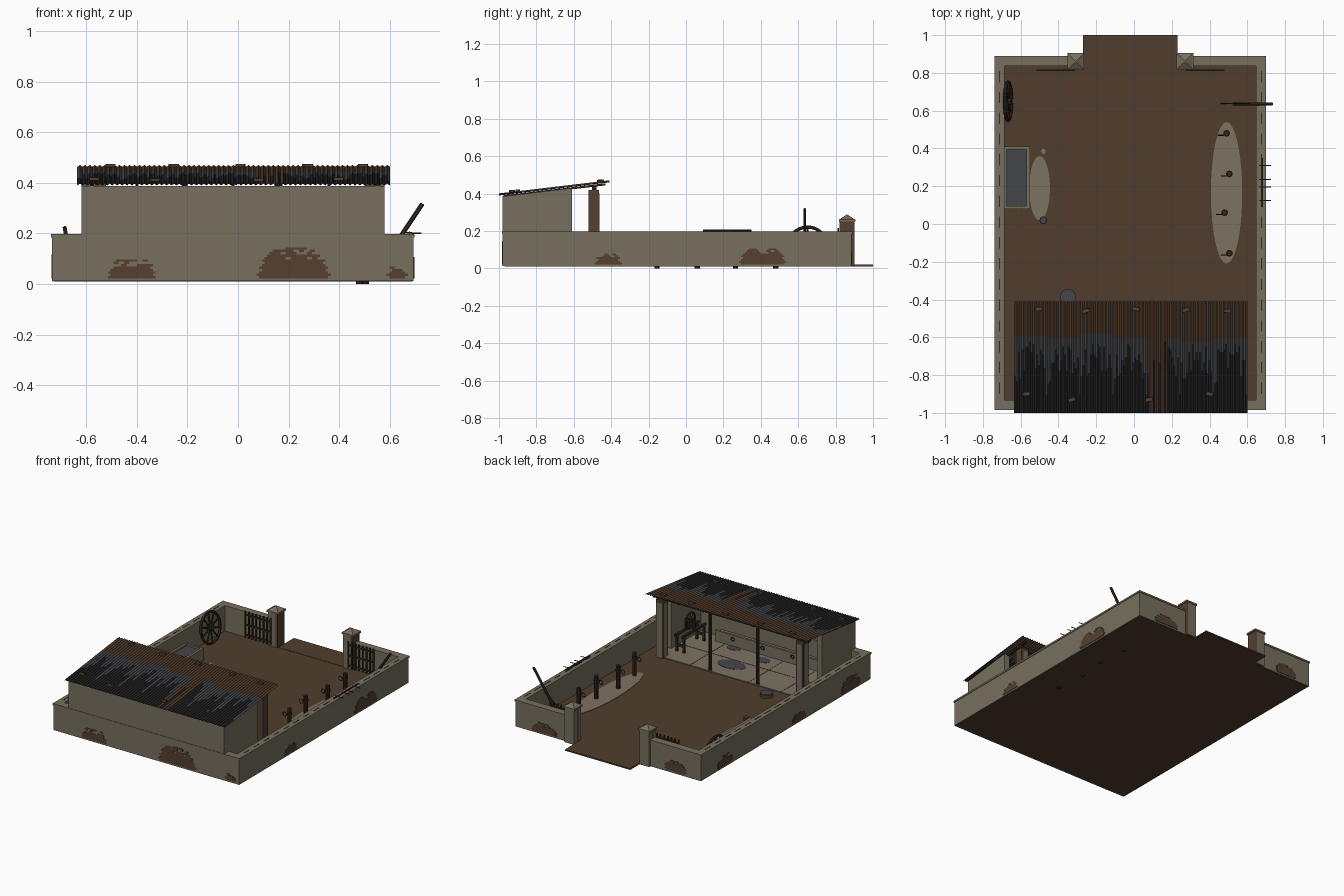
import bpy, bmesh, math, random
from mathutils import Vector, Matrix

if "Cube" in bpy.data.objects:
    bpy.data.objects.remove(bpy.data.objects["Cube"])
random.seed(4)

def mat(name, r, g, b):
    m = bpy.data.materials.new(name)
    m.diffuse_color = (r, g, b, 1)
    m.use_nodes = True
    m.node_tree.nodes["Principled BSDF"].inputs["Base Color"].default_value = m.diffuse_color
    return m

PLASTER = mat("plaster", .185, .16, .112)
BRICK = mat("brick", .09, .05, .03)
EARTH = mat("earth", .082, .047, .027)
RUST = mat("rust", .085, .045, .025)
CHAR = mat("charcoal", .015, .015, .016)
SLATE = mat("slate_grey", .058, .062, .07)
WOOD = mat("dark_wood", .036, .023, .014)
IRON = mat("iron", .024, .022, .02)
PALE = mat("pale_dust", .2, .17, .12)

def finish(name, bm, *mats):
    bmesh.ops.recalc_face_normals(bm, faces=bm.faces)
    me = bpy.data.meshes.new(name)
    bm.to_mesh(me)
    bm.free()
    for m in mats:
        me.materials.append(m)
    ob = bpy.data.objects.new(name, me)
    bpy.context.collection.objects.link(ob)
    return ob

def add_box(bm, x0, x1, y0, y1, z0, z1):
    M = Matrix.Translation(((x0+x1)/2, (y0+y1)/2, (z0+z1)/2)) @ Matrix.Diagonal((x1-x0, y1-y0, z1-z0, 1))
    bmesh.ops.create_cube(bm, size=1, matrix=M)

def boxes(name, m, *bs):
    bm = bmesh.new()
    for b in bs:
        add_box(bm, *b)
    return finish(name, bm, m)

def add_rod(bm, p, q, r, n=8, r2=None):
    p, q = Vector(p), Vector(q)
    d = q - p
    R = d.to_track_quat('Z', 'Y').to_matrix().to_4x4()
    if n == 4:
        R = R @ Matrix.Rotation(math.pi/4, 4, 'Z')
    bmesh.ops.create_cone(bm, cap_ends=True, segments=n, radius1=r, radius2=r if r2 is None else r2,
                          depth=d.length, matrix=Matrix.Translation((p+q)/2) @ R)

def rods(name, m, lst, n=8):
    bm = bmesh.new()
    for p, q, r in lst:
        add_rod(bm, p, q, r, n)
    return finish(name, bm, m)

def disc(name, m, x, y, z, rx, ry, h, n=32):
    bm = bmesh.new()
    bmesh.ops.create_cone(bm, cap_ends=True, segments=n, radius1=1, radius2=1, depth=1,
                          matrix=Matrix.Translation((x, y, z+h/2)) @ Matrix.Diagonal((rx, ry, h, 1)))
    return finish(name, bm, m)

def torus(name, m, M, R, r, n=24, k=6):
    bm = bmesh.new()
    g = [[bm.verts.new(M @ Vector(((R+r*math.cos(b)) * math.cos(a), (R+r*math.cos(b)) * math.sin(a), r*math.sin(b))))
          for b in (2*math.pi*j/k for j in range(k))] for a in (2*math.pi*i/n for i in range(n))]
    for i in range(n):
        for j in range(k):
            bm.faces.new((g[i][j], g[(i+1) % n][j], g[(i+1) % n][(j+1) % k], g[i][(j+1) % k]))
    return finish(name, bm, m)

# yard ground, ramp and dust patches
boxes("yard_ground", EARTH, (-.73, .69, -.97, .88, .01, .018))
boxes("gate_ramp", EARTH, (-.27, .23, .83, 1.0, .01, .02))
disc("post_dust_patch", PALE, .49, .165, .017, .083, .375, .004)
disc("trough_dust_patch", PALE, -.50, .19, .017, .055, .17, .004)
disc("trough_dust_spot", PALE, -.48, .385, .017, .012, .015, .004, 12)

# yard walls with coping
T = .045
runs = [(-.735, -.735+T, -.98, .885), (.695-T, .695, -.98, .885), (-.735, .695, -.98, -.98+T),
        (-.735, -.33, .885-T, .885), (.29, .695, .885-T, .885)]
boxes("yard_walls", PLASTER, *[r + (.012, .185) for r in runs])
boxes("wall_coping", PLASTER, *[(a-.004, b+.004, c-.004, d+.004, .185, .197) for a, b, c, d in runs])
boxes("coping_joints", WOOD, *[(x, x+.006, -.9+i*.11, -.84+i*.11, .195, .1985) for x in (-.716, .672) for i in range(16)])

# exposed brick patches on the outer walls
def brick_patch(name, axis, pos, sgn, c, half, h):
    bm = bmesh.new()
    rh, bw = .0095, .021
    for i in range(int(h/rh)):
        w = half * math.sqrt(max(.05, 1-(i*rh/h)**2))
        off = bw/2 * (i % 2)
        for k in range(-12, 13):
            u = k*bw + off
            if abs(u) < w and not (i*rh > h*.55 and random.random() < .3):
                lo, hi = sorted((pos-sgn*.002, pos+sgn*.003))
                a, z = c+u, .022+i*rh
                if axis == 'y':
                    add_box(bm, a-bw/2, a+bw/2, lo, hi, z, z+rh)
                else:
                    add_box(bm, lo, hi, a-bw/2, a+bw/2, z, z+rh)
    finish(name, bm, BRICK)

for i, p in enumerate([('y', -.98, -1, -.42, .09, .085), ('y', -.98, -1, .22, .14, .125), ('y', -.98, -1, .63, .032, .055),
                       ('x', .695, 1, -.415, .065, .065), ('x', .695, 1, .41, .12, .09),
                       ('x', -.735, -1, .62, .08, .08), ('x', -.735, -1, -.19, .07, .065), ('x', -.735, -1, -.76, .1, .1),
                       ('y', .885, 1, -.54, .08, .08), ('y', .885, 1, .47, .09, .075)]):
    brick_patch(f"brick_patch_{i}", *p)

# gate pillars with pyramid caps, and open gate leaves
for s, x in (("left", -.308), ("right", .27)):
    boxes(f"gate_pillar_{s}", BRICK, (x-.036, x+.036, .825, .897, .012, .25))
    boxes(f"pillar_plaster_{s}", PLASTER, (x-.038, x+.034, .87, .9, .012, .25), (x-.038, x+.02, .822, .85, .012, .25))
    bm = bmesh.new()
    add_box(bm, x-.044, x+.044, .817, .905, .25, .262)
    add_rod(bm, (x, .861, .262), (x, .861, .287), .058, 4, .004)
    finish(f"pillar_cap_{s}", bm, PLASTER)
    d = -1 if x < 0 else 1
    g0, g1 = x + d*.01, x + d*.205
    lst = [((g0, .813, z), (g1, .813, z), .006) for z in (.05, .12, .19)]
    lst += [((g0+(g1-g0)*i/7, .813, .032), (g0+(g1-g0)*i/7, .813, .215), .006) for i in range(8)]
    rods(f"gate_leaf_{s}", WOOD, lst, 4)

# open-fronted shed: back wall, sloping end walls
SL = .07/.59
def rz(y):
    return .395 + (y+1)*SL
boxes("shed_back_wall", PLASTER, (-.62, .58, -.981, -.94, .012, .388))
for s, x in (("left", -.62), ("right", .54)):
    bm = bmesh.new()
    f = bm.faces.new([bm.verts.new((x, y, z)) for y, z in ((-.98, .012), (-.61, .012), (-.61, rz(-.61)-.012), (-.98, rz(-.98)-.012))])
    r = bmesh.ops.extrude_face_region(bm, geom=[f])
    bmesh.ops.translate(bm, vec=(.04, 0, 0), verts=[v for v in r['geom'] if isinstance(v, bmesh.types.BMVert)])
    finish(f"shed_end_wall_{s}", bm, PLASTER)
    cx = -.55 if s == "left" else .53
    boxes(f"shed_column_{s}", BRICK, (cx-.028, cx+.028, -.52, -.465, .012, .42))
    boxes(f"column_plaster_{s}", PLASTER, (cx-.03, cx-.02, -.512, -.473, .012, .4), (cx-.02, cx+.02, -.475, -.463, .012, .4))

# shed floor, puddles, cracks, manger
boxes("shed_floor", PALE, (-.6, .57, -.95, -.475, .012, .024))
for i, (x, y, a, b) in enumerate(((.09, -.63, .1, .06), (-.035, -.8, .05, .035), (.22, -.84, .05, .03))):
    disc(f"floor_puddle_{i}", SLATE, x, y, .022, a, b, .004)
boxes("floor_joints", WOOD, *[(x, x+.004, -.85, -.475, .022, .025) for x in (-.4, -.15, .3)], (-.58, .54, -.7, -.696, .022, .025))
boxes("manger", PLASTER, (-.58, .38, -.945, -.86, .02, .075), (-.58, .38, -.875, -.86, .075, .1))
boxes("wall_shelf", PLASTER, (-.58, .54, -.945, -.925, .19, .2))
for i in range(4):
    torus(f"tether_ring_{i}", IRON, Matrix.Translation((-.45+i*.23, -.856, .075)) @ Matrix.Rotation(math.pi/2, 4, 'X'), .012, .003, 12, 4)

# thin posts, beams and rafters
rods("shed_posts", WOOD, [((x, -.49, .012), (x, -.49, .435), .011) for x in (.155, -.21)])
boxes("front_beam", WOOD, (-.61, .57, -.502, -.478, .42, .44))
rods("rafters", WOOD, [((x, -.975, rz(-.975)-.012), (x, -.43, rz(-.43)-.013), .008) for x in (-.58, -.4, -.21, -.02, .17, .36, .55)], 4)

# corrugated roof: rust above, slate with charcoal streaks below
bm = bmesh.new()
NX, NY, X0, X1 = 126, 42, -.635, .6
V = [[bm.verts.new((X0+(X1-X0)*i/NX, -1+.59*j/NY, rz(-1+.59*j/NY) + (.004 if i % 2 else -.003))) for j in range(NY+1)] for i in range(NX+1)]
for i in range(NX):
    sheet = i // 18
    edge = -.61 + (.035, .015, .045, .0, .0, -.01, .015)[sheet] * .6
    near = 1 - abs((i % 18) - 8.5)/9
    streak = -.85 + random.random()*.17 + near*.08
    gap = i % 18 == 17
    for j in range(NY):
        y = -1 + .59*(j+.5)/NY
        if y > edge:
            k = 0
        elif gap and y > -.9:
            k = 2
        elif sheet == 4 and i % 18 < 11:
            k = 1 if y < streak and i % 3 == 0 else 0
        else:
            k = 1 if y < streak else 2
        bm.faces.new((V[i][j], V[i+1][j], V[i+1][j+1], V[i][j+1])).material_index = k
roof = finish("corrugated_roof", bm, RUST, CHAR, SLATE)
mod = roof.modifiers.new("thickness", 'SOLIDIFY')
mod.thickness, mod.offset = .004, 0

# stones and boards weighing down the roof
bm = bmesh.new()
for x, y in ((-.505, -.45), (-.255, -.46), (.01, -.45), (.275, -.455), (.495, -.46), (-.57, -.9), (-.33, -.93), (.08, -.93), (.4, -.9)):
    M = Matrix.Translation((x, y, rz(y)+.009)) @ Matrix.Rotation(random.uniform(-.4, .4), 4, 'Z') @ Matrix.Diagonal((.038, .02, .012, 1))
    bmesh.ops.create_cube(bm, size=1, matrix=M)
finish("roof_weights", bm, BRICK)

# hitching posts with rings
for i, (x, y) in enumerate(((.49, .48), (.505, .265), (.48, .06), (.505, -.155))):
    rods(f"hitching_post_{i}", WOOD, [((x, y, 0), (x, y, .18), .014), ((x, y, .14), (x, y, .152), .018)], 10)
    torus(f"hitching_ring_{i}", IRON, Matrix.Translation((x-.03, y-.01, .135)) @ Matrix.Rotation(math.pi/2, 4, 'X'), .014, .003, 12, 4)

# water trough, bucket and tub
boxes("trough", PLASTER, (-.69, -.55, .08, .41, .012, .07), (-.69, -.675, .08, .41, .07, .1), (-.568, -.55, .08, .41, .07, .1),
      (-.69, -.55, .08, .095, .07, .1), (-.69, -.55, .395, .41, .07, .1))
boxes("trough_water", SLATE, (-.676, -.567, .094, .396, .07, .088))
disc("bucket", WOOD, -.48, .02, .016, .02, .02, .045, 12)
disc("bucket_water", SLATE, -.48, .02, .06, .015, .015, .002, 12)
disc("tub", BRICK, -.35, -.385, .016, .042, .042, .025, 20)
disc("tub_water", SLATE, -.35, -.385, .04, .035, .035, .002, 20)

# spoked wheels: one leaning on the wall, one on the grinding frame
def wheel(name, c, R, r, tilt, n=10):
    M = Matrix.Translation(c) @ Matrix.Rotation(math.pi/2 + tilt, 4, 'Y')
    torus(name + "_rim", WOOD, M, R-r, r, 28)
    lst = [(M @ Vector((0, 0, 0)), M @ Vector((math.cos(a)*(R-r), math.sin(a)*(R-r), 0)), r*.6) for a in (2*math.pi*i/n for i in range(n))]
    rods(name + "_spokes", WOOD, lst + [(M @ Vector((0, 0, -.018)), M @ Vector((0, 0, .018)), R*.18)])
wheel("cart_wheel", (-.667, .65, .12), .112, .009, -.18)
wheel("grinding_wheel", (.465, -.71, .2), .06, .006, 0, 8)
boxes("grinding_frame", WOOD, *[(x, x+.014, y, y+.014, .02, .14) for x in (.43, .485) for y in (-.83, -.61)],
      *[(x, x+.014, -.84, -.58, .13, .145) for x in (.43, .485)], *[(x, x+.014, -.717, -.703, .14, .21) for x in (.43, .485)],
      (.43, .5, -.83, -.816, .06, .075), (.43, .5, -.61, -.596, .06, .075))

# leaning pole, and rake lying on the wall
rods("leaning_pole", WOOD, [((.53, .635, .018), (.73, .635, .318), .009), ((.46, .638, .02), (.66, .638, .2), .003)], 6)
rods("rake", WOOD, [((.678, .09, .203), (.678, .35, .203), .005)] + [((.665, y, .203), (.725, y, .2), .003) for y in (.125, .195, .235, .31)], 6)
